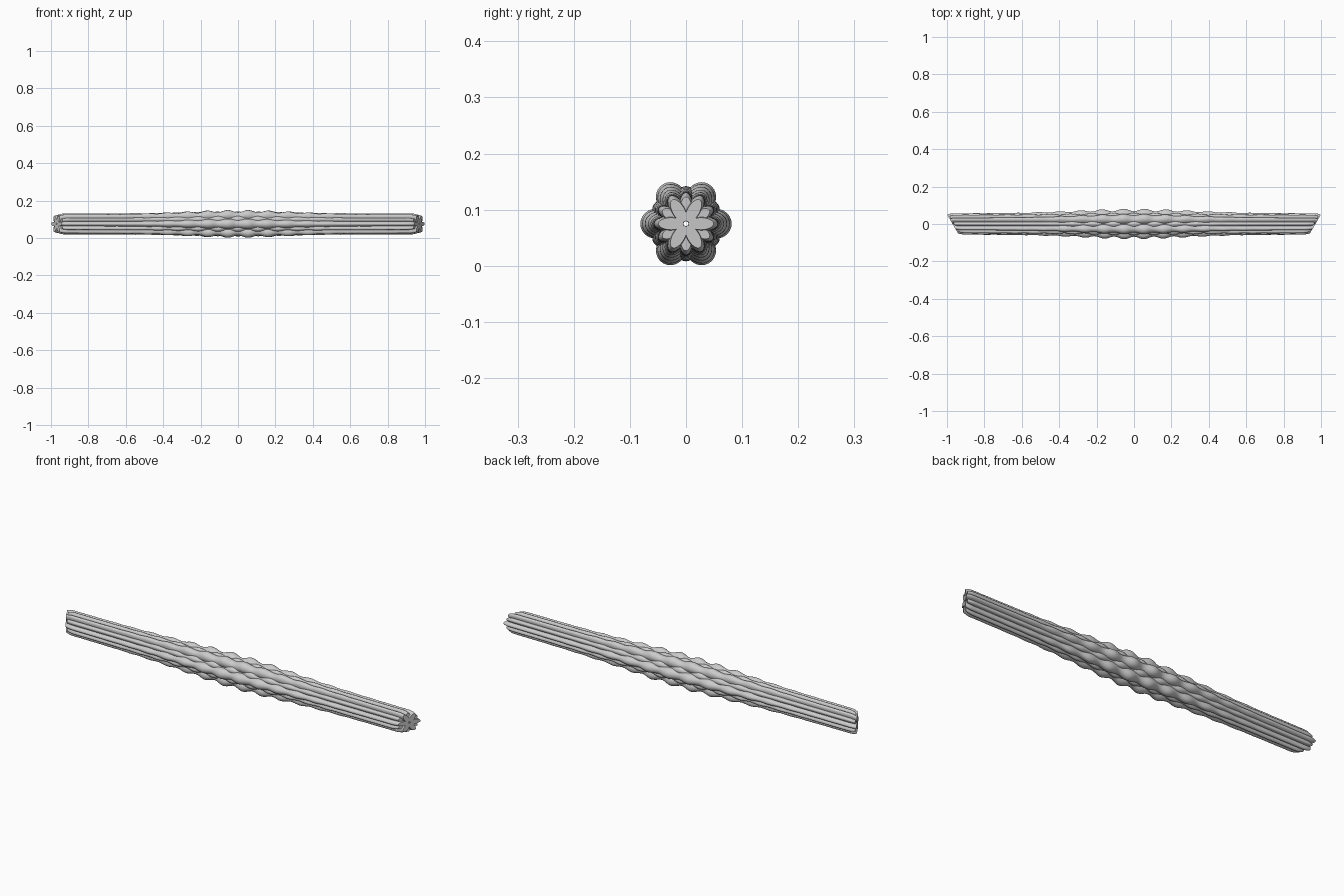
import bpy, bmesh, math
from math import sin, cos, pi, exp

if "Cube" in bpy.data.objects:
    bpy.data.objects.remove(bpy.data.objects["Cube"])

ZC = 0.075       # height of the bar's axis
PERIOD = 0.11    # spacing of the bulges
RINGS, SIDES = 200, 24


def strand(name, angle, half_len, outer, swell, ripple, width, width_swell, sign):
    """Elliptical strand beside the axis: swells and ripples mid-bar, mitred at 30 degrees."""
    bm = bmesh.new()
    rings = []
    for i in range(RINGS + 1):
        s = -1 + 2 * i / RINGS
        x = s * half_len
        env = exp(-(x / 0.42) ** 2)
        wave = -sign * cos(2 * pi * x / PERIOD)
        # slight rounding of the tips
        t = max(0.0, (abs(s) - 0.96) / 0.04)
        tip = 1 - 0.14 * t * t
        r_out = (outer + swell * env + ripple * env * wave) * tip
        r_in = 0.004 + 0.022 * env
        w = (width + width_swell * env + 0.35 * ripple * env * wave) * (1 - 0.2 * t * t)
        rc, a = (r_out + r_in) / 2, (r_out - r_in) / 2
        ring = []
        for k in range(SIDES):
            p = 2 * pi * k / SIDES
            u, v = rc + a * cos(p), w * sin(p)
            y = u * cos(angle) - v * sin(angle)
            z = u * sin(angle) + v * cos(angle)
            ring.append(bm.verts.new((x + s * y * math.tan(pi / 6), y, z + ZC)))
        rings.append(ring)
    for r0, r1 in zip(rings, rings[1:]):
        for k in range(SIDES):
            n = (k + 1) % SIDES
            bm.faces.new((r0[k], r0[n], r1[n], r1[k]))
    bm.faces.new(rings[0])
    bm.faces.new(rings[-1])
    bmesh.ops.recalc_face_normals(bm, faces=bm.faces)
    me = bpy.data.meshes.new(name)
    bm.to_mesh(me)
    bm.free()
    ob = bpy.data.objects.new(name, me)
    bpy.context.collection.objects.link(ob)
    bpy.ops.object.select_all(action='DESELECT')
    ob.select_set(True)
    bpy.context.view_layer.objects.active = ob
    bpy.ops.object.shade_smooth_by_angle(angle=math.radians(40))


# six main strands, with six smaller strands nested between them
for i in range(6):
    strand("main_strand_%d" % i, i * pi / 3, 0.97,
           0.057, 0.018, 0.007, 0.0135, 0.011, 1)
    strand("between_strand_%d" % i, (i + 0.5) * pi / 3, 0.962,
           0.056, 0.005, 0.006, 0.0125, 0.004, -1)
